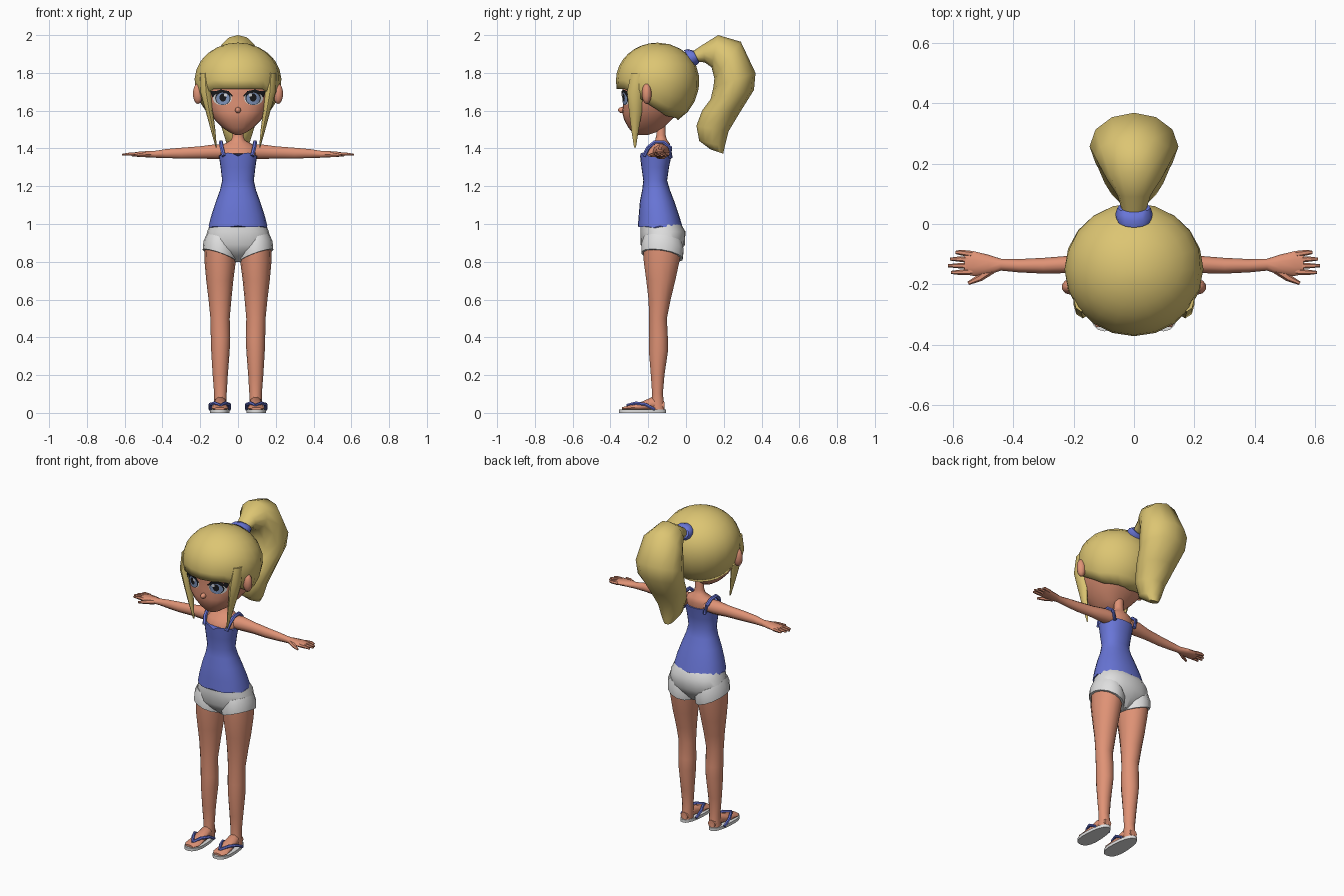
import bpy, bmesh, math
from mathutils import Vector
from mathutils.bvhtree import BVHTree

if "Cube" in bpy.data.objects:
    bpy.data.objects.remove(bpy.data.objects["Cube"])


def material(name, r, g, b):
    m = bpy.data.materials.new(name)
    m.diffuse_color = (r, g, b, 1)
    m.use_nodes = True
    m.node_tree.nodes["Principled BSDF"].inputs["Base Color"].default_value = m.diffuse_color
    return m


SKIN = material("tan skin", 0.74, 0.29, 0.18)
HAIR = material("blonde hair", 0.72, 0.56, 0.17)
BLUE = material("blue cloth", 0.14, 0.18, 0.68)
WHITE = material("white", 0.74, 0.74, 0.74)
IRIS = material("grey blue iris", 0.22, 0.31, 0.52)
BLACK = material("black", 0.01, 0.01, 0.012)


def make(name, mat, verts, faces, mirror=False):
    me = bpy.data.meshes.new(name)
    me.from_pydata([tuple(v) for v in verts], [], faces)
    bm = bmesh.new()
    bm.from_mesh(me)
    bmesh.ops.recalc_face_normals(bm, faces=bm.faces)
    bm.to_mesh(me)
    bm.free()
    me.materials.append(mat)
    ob = bpy.data.objects.new(name, me)
    bpy.context.collection.objects.link(ob)
    if mirror:
        ob.modifiers.new("mirror", 'MIRROR').use_mirror_merge = False
    return ob


def skin_rings(name, mat, rings, mirror=False):
    n = len(rings[0])
    faces = [(k * n + i, k * n + (i + 1) % n, (k + 1) * n + (i + 1) % n, (k + 1) * n + i)
             for k in range(len(rings) - 1) for i in range(n)]
    last = (len(rings) - 1) * n
    faces += [tuple(range(n)), tuple(range(last, last + n))]
    return make(name, mat, [p for r in rings for p in r], faces, mirror)


def loft(name, mat, axis, sections, n=12, mirror=False, power=2.0, tweak=None):
    """sections: (position on axis, u0, u1, v0, v1), the extents on the other two axes"""
    rings = []
    for t, u0, u1, v0, v1 in sections:
        ring = []
        for i in range(n):
            a = 2 * math.pi * i / n
            c, s = math.cos(a), math.sin(a)
            u = (u0 + u1) / 2 + (u1 - u0) / 2 * math.copysign(abs(c) ** (2 / power), c)
            v = (v0 + v1) / 2 + (v1 - v0) / 2 * math.copysign(abs(s) ** (2 / power), s)
            p = {'x': (t, u, v), 'y': (u, t, v), 'z': (u, v, t)}[axis]
            ring.append(tweak(*p) if tweak else p)
        rings.append(ring)
    return skin_rings(name, mat, rings, mirror)


def tube(name, mat, path, radii, n=6, mirror=True):
    pts = [Vector(p) for p in path]
    rings = []
    for k, p in enumerate(pts):
        d = (pts[min(k + 1, len(pts) - 1)] - pts[max(k - 1, 0)]).normalized()
        u = d.cross(Vector((0, 0, 1)) if abs(d.z) < 0.9 else Vector((1, 0, 0))).normalized()
        v = d.cross(u)
        rings.append([p + radii[k] * (u * math.cos(2 * math.pi * i / n) + v * math.sin(2 * math.pi * i / n))
                      for i in range(n)])
    return skin_rings(name, mat, rings, mirror)


def ball(name, mat, c, r, mirror=False):
    bpy.ops.mesh.primitive_uv_sphere_add(segments=10, ring_count=7, radius=1)
    ob = bpy.context.object
    ob.name = name
    for v in ob.data.vertices:
        v.co = [c[i] + r[i] * v.co[i] for i in range(3)]
    ob.data.materials.append(mat)
    if mirror:
        ob.modifiers.new("mirror", 'MIRROR').use_mirror_merge = False
    return ob


# Head and face
head = loft("head", SKIN, 'z', [
    (1.80, -.17, .17, -.32, .01), (1.74, -.19, .19, -.337, .03), (1.69, -.188, .188, -.337, .03),
    (1.64, -.178, .178, -.333, .01), (1.59, -.152, .152, -.338, -.03), (1.55, -.122, .122, -.327, -.08),
    (1.51, -.082, .082, -.305, -.12), (1.485, -.045, .045, -.285, -.16), (1.472, -.015, .015, -.26, -.2)],
    n=24, power=2.4)
ball("nose", SKIN, (0, -.338, 1.603), (.016, .022, .016))
ball("ear", SKIN, (.212, -.208, 1.69), (.028, .026, .055), True)

# Eyes: thin plates projected on the face
bvh = BVHTree.FromPolygons([v.co for v in head.data.vertices], [p.vertices[:] for p in head.data.polygons])


def plate(name, mat, top, bottom, lift):
    verts, m = [], len(top)
    for row in (0, .33, .67, 1):
        for (x0, z0), (x1, z1) in zip(top, bottom):
            x, z = x0 + (x1 - x0) * row, z0 + (z1 - z0) * row
            hit = bvh.ray_cast(Vector((x, -1, z)), Vector((0, 1, 0)))[0]
            verts.append((x, hit.y - lift, z))
    faces = [(r * m + i, r * m + i + 1, (r + 1) * m + i + 1, (r + 1) * m + i)
             for r in range(3) for i in range(m - 1)]
    make(name, mat, verts, faces, True)


def oval(name, mat, x, z, rx, rz, lift):
    angles = [math.pi * (1 - .02) * (1 - i / 10) + .03 for i in range(11)]
    plate(name, mat, [(x + rx * math.cos(a), z + rz * math.sin(a)) for a in angles],
          [(x + rx * math.cos(a), z - rz * math.sin(a)) for a in angles], lift)


oval("eye_white", WHITE, .083, 1.665, .05, .036, .003)
oval("iris_rim", BLACK, .08, 1.667, .041, .037, .0045)
oval("iris", IRIS, .08, 1.664, .036, .032, .006)
oval("pupil", BLACK, .08, 1.67, .018, .022, .0075)
oval("eye_glint", WHITE, .066, 1.683, .009, .009, .009)
plate("upper_lash", BLACK, [(.028, 1.68), (.05, 1.704), (.09, 1.712), (.12, 1.703), (.148, 1.706)],
      [(.03, 1.674), (.055, 1.69), (.09, 1.697), (.12, 1.686), (.135, 1.668)], .0085)

# Hair cap: ellipsoid whose lower edge depends on the direction
EDGE = [(0, 1.715), (45, 1.715), (56, 1.68), (80, 1.62), (110, 1.57), (180, 1.55)]


def edge(deg):
    for (a0, z0), (a1, z1) in zip(EDGE, EDGE[1:]):
        if deg <= a1:
            return z0 + (z1 - z0) * (deg - a0) / (a1 - a0)
    return EDGE[-1][1]


N, ROWS = 20, 9
verts = [(0, -.15, 1.96)]
for k in range(1, ROWS + 1):
    for i in range(N):
        deg = 360 * i / N
        d = edge(min(deg, 360 - deg)) - 1.76
        low = math.pi / 2 + math.asin(-d / .24)
        t = low * k / ROWS
        h = math.cos(t) * (.2 if t < math.pi / 2 else .24)
        a = math.radians(deg)
        verts.append((.23 * math.sin(t) * math.sin(a), -.15 - .221 * math.sin(t) * math.cos(a), 1.76 + h))
faces = [(0, 1 + i, 1 + (i + 1) % N) for i in range(N)]
faces += [(1 + k * N + i, 1 + k * N + (i + 1) % N, 1 + (k + 1) * N + (i + 1) % N, 1 + (k + 1) * N + i)
          for k in range(ROWS - 1) for i in range(N)]
cap = make("hair_cap", HAIR, verts, faces)
solid = cap.modifiers.new("thickness", 'SOLIDIFY')
solid.thickness, solid.offset = .015, -1

# Side locks
loft("side_lock", HAIR, 'z', [
    (1.80, .15, .20, -.29, -.2), (1.70, .138, .2, -.312, -.22), (1.6, .133, .172, -.302, -.232),
    (1.5, .12, .145, -.29, -.25), (1.405, .112, .118, -.275, -.265)], n=8, mirror=True)


# Ponytail and band: rings given by outer and inner points in the side view
def side_loft(name, mat, pairs, n=12):
    rings = []
    for y0, z0, y1, z1, w in pairs:
        o, i = Vector((0, y0, z0)), Vector((0, y1, z1))
        rings.append([(o + i) / 2 + (o - i) / 2 * math.cos(2 * math.pi * k / n)
                      + Vector((w * math.sin(2 * math.pi * k / n), 0, 0)) for k in range(n)])
    skin_rings(name, mat, rings)


side_loft("ponytail", HAIR, [
    (.03, 1.91, .06, 1.86, .04), (.09, 1.95, .1, 1.855, .055), (.17, 2.0, .135, 1.83, .092),
    (.29, 1.965, .15, 1.77, .128), (.368, 1.80, .145, 1.725, .147), (.36, 1.71, .13, 1.66, .138),
    (.285, 1.59, .085, 1.60, .112), (.225, 1.49, .055, 1.52, .085), (.205, 1.41, .07, 1.44, .06),
    (.197, 1.372, .13, 1.395, .03)])
side_loft("hair_band", BLUE, [(-.012, 1.92, .045, 1.835, .058), (.01, 1.926, .056, 1.842, .062),
                              (.038, 1.918, .07, 1.855, .055)])

# Neck, chest and shoulders
loft("neck_and_chest", SKIN, 'z', [
    (1.32, -.085, .085, -.225, -.09), (1.37, -.097, .097, -.228, -.083), (1.40, -.1, .1, -.203, -.08),
    (1.425, -.07, .07, -.182, -.085), (1.445, -.035, .035, -.163, -.1), (1.47, -.028, .028, -.157, -.108),
    (1.56, -.028, .028, -.157, -.108)], n=16)


# Tank top with heart neckline and wavy hem
def top_shape(x, y, z):
    if z > 1.35 and y < -.17:
        z += .02 * math.sin(min(abs(x) / .05, 2) * math.pi / 2) - .01
    if z < 1.0:
        z += .006 * math.cos(12 * math.atan2(x, y + .14))
    return x, y, z


loft("tank_top", BLUE, 'z', [
    (.985, -.155, .155, -.255, -.02), (1.05, -.14, .14, -.25, -.038), (1.12, -.117, .117, -.244, -.062),
    (1.18, -.095, .095, -.232, -.085), (1.23, -.084, .084, -.226, -.1), (1.30, -.092, .092, -.236, -.09),
    (1.368, -.102, .102, -.243, -.076)], n=24, power=2.2, tweak=top_shape)
tube("shoulder_strap", BLUE, [(.075, -.222, 1.36), (.086, -.2, 1.405), (.09, -.165, 1.434), (.09, -.12, 1.434),
                              (.085, -.085, 1.405), (.07, -.082, 1.35)], [.011] * 6)

# Arms, hands and fingers
loft("arm", SKIN, 'x', [
    (.06, -.18, -.085, 1.345, 1.42), (.12, -.172, -.088, 1.342, 1.424), (.2, -.162, -.104, 1.345, 1.413),
    (.3, -.164, -.112, 1.345, 1.405), (.38, -.16, -.116, 1.348, 1.398), (.44, -.154, -.115, 1.35, 1.388),
    (.48, -.168, -.102, 1.352, 1.387), (.53, -.172, -.09, 1.355, 1.383), (.56, -.166, -.092, 1.358, 1.378)],
    n=10, mirror=True)
for name, y0, y1, tip in (("little_finger", -.1, -.094, .59), ("ring_finger", -.119, -.116, .608),
                          ("middle_finger", -.139, -.138, .615), ("index_finger", -.157, -.16, .605)):
    tube(name, SKIN, [(.535, y0, 1.369), (.575, y1, 1.37), (tip, y1, 1.367)], [.011, .009, .005])
tube("thumb", SKIN, [(.47, -.15, 1.368), (.51, -.178, 1.366), (.548, -.196, 1.362)], [.015, .012, .006])

# Shorts
loft("shorts", WHITE, 'z', [
    (.998, -.148, .148, -.24, -.025), (.96, -.163, .163, -.242, -.003), (.89, -.18, .18, -.24, -.006),
    (.85, -.13, .13, -.215, -.03), (.80, -.02, .02, -.16, -.07)], n=20, power=2.3)
loft("shorts_leg", WHITE, 'z', [(.92, .02, .168, -.225, -.02), (.88, .003, .183, -.238, -.01),
                                (.834, .004, .187, -.238, -.015)], n=14, mirror=True,
     tweak=lambda x, y, z: (x, y, z + (x - .1) * .35 - (y + .13) * .15))

# Legs and feet
loft("leg", SKIN, 'z', [
    (.87, .012, .176, -.228, -.022), (.80, .012, .177, -.226, -.033), (.70, .025, .168, -.212, -.055),
    (.6, .035, .156, -.2, -.08), (.5, .044, .146, -.196, -.1), (.4, .041, .144, -.196, -.095),
    (.33, .044, .142, -.198, -.094), (.2, .054, .134, -.187, -.113), (.1, .06, .126, -.18, -.122),
    (.05, .06, .126, -.187, -.115), (.018, .062, .128, -.19, -.112)], n=14, mirror=True)
loft("foot", SKIN, 'y', [
    (-.115, .07, .118, .015, .06), (-.18, .06, .127, .015, .085), (-.25, .055, .137, .012, .053),
    (-.31, .05, .142, .012, .038), (-.34, .07, .125, .014, .03)], n=10, mirror=True)

# Sandals
loft("sandal_sole", WHITE, 'z', [(0, .038, .156, -.355, -.105), (.018, .038, .156, -.355, -.105)],
     n=20, mirror=True, power=2.4, tweak=lambda x, y, z: (.097 + (x - .097) * (.86 - (y + .23) * 1.1), y, z))
for name, x0, x1 in (("inner_sandal_strap", .068, .046), ("outer_sandal_strap", .122, .147)):
    tube(name, BLUE, [(.092, -.312, .04), (x0, -.265, .052), (x1, -.215, .045), (x1, -.165, .018)],
         [.008, .009, .009, .008])

# Smooth shading with sharp edges kept
for ob in bpy.data.objects:
    ob.select_set(True)
    bpy.context.view_layer.objects.active = ob
bpy.ops.object.shade_smooth_by_angle(angle=math.radians(50))
